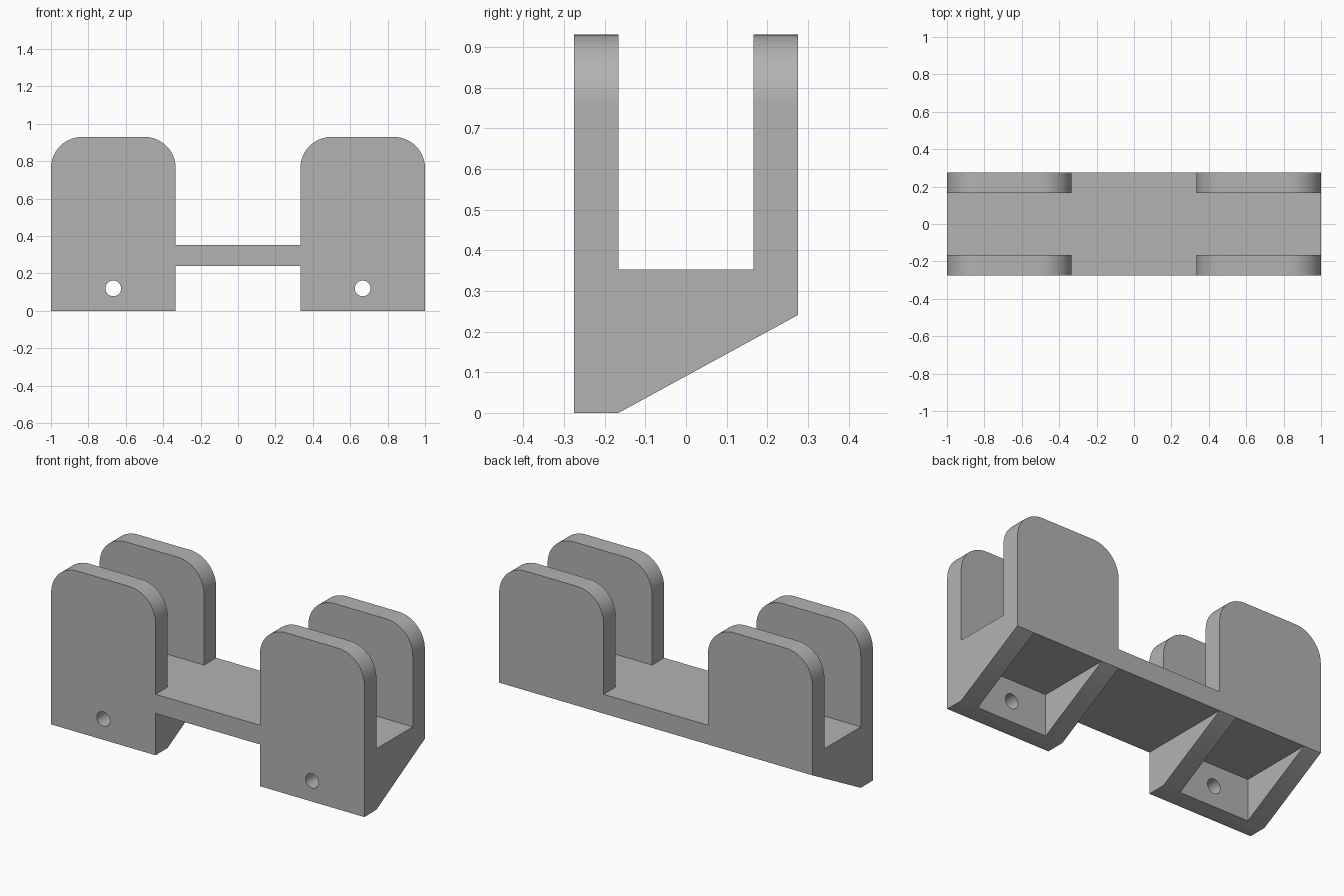
import bpy, bmesh
from math import pi, sin, cos
from mathutils import Vector

cube = bpy.data.objects.get("Cube")
if cube:
    bpy.data.objects.remove(cube, do_unlink=True)

WALL = 0.11            # thickness of every wall
HALF_D = 0.276         # half depth
IN_X, OUT_X = 1 / 3, 1.0
MID_X = (IN_X + OUT_X) / 2
TOP, SHELF, UNDER = 0.93, 0.352, 0.241
RADIUS = 0.167

grey = bpy.data.materials.new("plain grey")
grey.use_nodes = True
colour = (0.45, 0.45, 0.45, 1)
grey.diffuse_color = colour
grey.node_tree.nodes["Principled BSDF"].inputs["Base Color"].default_value = colour


def prism(name, points, sweep):
    """Closed outline pushed along the sweep vector."""
    bm = bmesh.new()
    face = bm.faces.new([bm.verts.new(p) for p in points])
    moved = bmesh.ops.extrude_face_region(bm, geom=[face])["geom"]
    bmesh.ops.translate(bm, vec=Vector(sweep),
                        verts=[v for v in moved if isinstance(v, bmesh.types.BMVert)])
    bmesh.ops.recalc_face_normals(bm, faces=bm.faces)
    mesh = bpy.data.meshes.new(name)
    bm.to_mesh(mesh)
    bm.free()
    mesh.materials.append(grey)
    obj = bpy.data.objects.new(name, mesh)
    bpy.context.collection.objects.link(obj)
    return obj


def box(name, x0, x1, y0, y1, z0, z1):
    return prism(name, [(x0, y0, z0), (x1, y0, z0), (x1, y1, z0), (x0, y1, z0)],
                 (0, 0, z1 - z0))


def apply(obj, mod):
    bpy.context.view_layer.objects.active = obj
    bpy.ops.object.modifier_apply(modifier=mod.name)


def combine(obj, other, operation):
    mod = obj.modifiers.new(operation, "BOOLEAN")
    mod.operation, mod.solver, mod.object = operation, "EXACT", other
    other.hide_render = True
    apply(obj, mod)
    bpy.data.objects.remove(other, do_unlink=True)


def arc(cx, cz, r, start, end, steps):
    return [(cx + r * cos(a), cz + r * sin(a))
            for a in (start + (end - start) * i / steps for i in range(steps + 1))]


# Forked block: side profile with two uprights and a sloped underside
inner = HALF_D - WALL
side = [(-HALF_D, 0), (-inner, 0), (HALF_D, UNDER), (HALF_D, TOP), (inner, TOP),
        (inner, SHELF), (-inner, SHELF), (-inner, TOP), (-HALF_D, TOP)]
bracket = prism("bracket", [(IN_X, y, z) for y, z in side], (OUT_X - IN_X, 0, 0))

# Round the top corners of both uprights
outline = [(IN_X, -0.1), (OUT_X, -0.1)]
outline += arc(OUT_X - RADIUS, TOP - RADIUS, RADIUS, 0, pi / 2, 24)
outline += arc(IN_X + RADIUS, TOP - RADIUS, RADIUS, pi / 2, pi, 24)
combine(bracket, prism("rounding", [(x, -0.5, z) for x, z in outline], (0, 1, 0)),
        "INTERSECT")

# Hollow underneath, leaving a gusset at each side
combine(bracket, box("pocket", IN_X + WALL, OUT_X - WALL, -inner, 0.5, -0.2, UNDER),
        "DIFFERENCE")

# Screw hole through the front wall
ring = arc(MID_X, 0.12, 0.042, 0, 2 * pi, 32)[:-1]
combine(bracket, prism("screw_hole", [(x, -0.4, z) for x, z in ring], (0, 0.5, 0)),
        "DIFFERENCE")

# Second block, then the bar between the two
mirror = bracket.modifiers.new("mirror", "MIRROR")
mirror.use_mirror_merge = False
apply(bracket, mirror)
combine(bracket, box("crossbar", -0.38, 0.38, -HALF_D, HALF_D, UNDER, SHELF), "UNION")

# Merge flat regions and shade the rounded corners smoothly
bm = bmesh.new()
bm.from_mesh(bracket.data)
bmesh.ops.remove_doubles(bm, verts=bm.verts, dist=0.0001)
bmesh.ops.dissolve_limit(bm, angle_limit=0.005, verts=bm.verts, edges=bm.edges)
bm.to_mesh(bracket.data)
bm.free()
bpy.ops.object.select_all(action="DESELECT")
bracket.select_set(True)
bpy.context.view_layer.objects.active = bracket
bpy.ops.object.shade_smooth_by_angle(angle=pi / 6)
